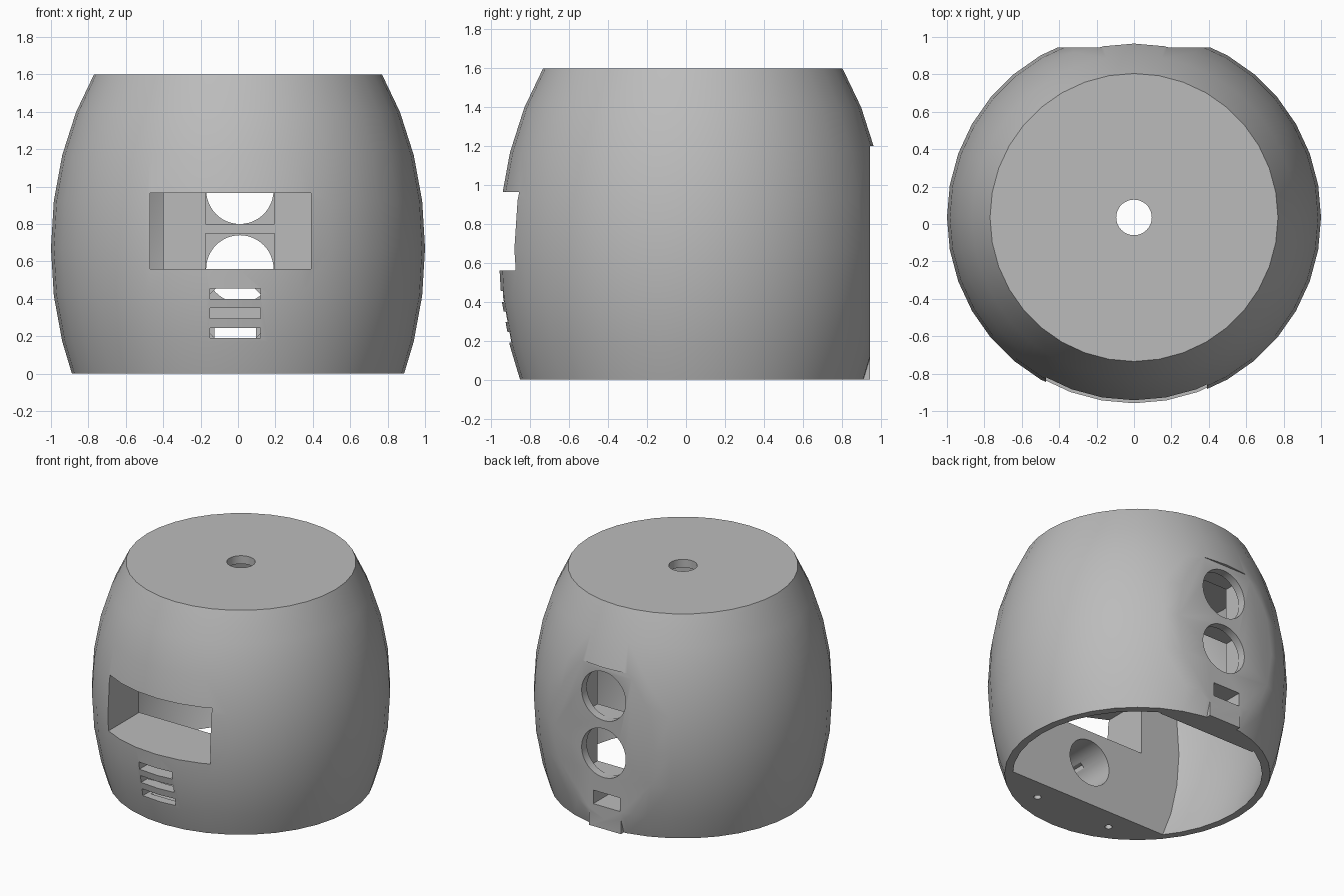
import bpy, bmesh, math
from mathutils import Matrix, Vector

cube = bpy.data.objects.get("Cube")
if cube:
    bpy.data.objects.remove(cube, do_unlink=True)

CY = 0.035        # barrel axis in y
MID = 0.67        # height of the widest ring
WALL = 0.05
FRONT, BACK = -0.48, 0.75   # inner faces of the front and back blocks
FLAT = 0.945      # outer flat on the back


def add_object(name, bm):
    bmesh.ops.recalc_face_normals(bm, faces=bm.faces)
    mesh = bpy.data.meshes.new(name)
    bm.to_mesh(mesh)
    bm.free()
    ob = bpy.data.objects.new(name, mesh)
    bpy.context.collection.objects.link(ob)
    return ob


def barrel(name, radius, height, bottom, top, seg=36):
    """Closed solid of revolution: an ellipsoid cut by two planes."""
    steps = [math.radians(a) for a in range(-80, 90, 10)]
    zs = [MID + height * math.sin(a) for a in steps]
    zs = [bottom] + [z for z in zs if bottom + 0.02 < z < top - 0.02] + [top]
    bm = bmesh.new()
    rings = []
    for z in zs:
        r = radius * math.sqrt(1 - ((z - MID) / height) ** 2)
        rings.append([bm.verts.new((r * math.cos(math.tau * i / seg),
                                    CY + r * math.sin(math.tau * i / seg), z))
                      for i in range(seg)])
    for a, b in zip(rings, rings[1:]):
        for i in range(seg):
            j = (i + 1) % seg
            bm.faces.new((a[i], a[j], b[j], b[i]))
    bm.faces.new(rings[0])
    bm.faces.new(rings[-1])
    return add_object(name, bm)


def box(name, x, y, z):
    bm = bmesh.new()
    bmesh.ops.create_cube(bm, size=1)
    for v in bm.verts:
        v.co = Vector([(lo + hi) / 2 + c * (hi - lo)
                       for c, (lo, hi) in zip(v.co, (x, y, z))])
    return add_object(name, bm)


def rod(name, center, radius, length, axis="Z", seg=48):
    bm = bmesh.new()
    turn = Matrix.Rotation(math.pi / 2, 4, "X") if axis == "Y" else Matrix()
    bmesh.ops.create_cone(bm, cap_ends=True, segments=seg, radius1=radius,
                          radius2=radius, depth=length,
                          matrix=Matrix.Translation(center) @ turn)
    return add_object(name, bm)


def combine(target, tools, operation):
    """Apply boolean operations and remove the tools."""
    for tool in tools:
        tool.hide_render = True
        mod = target.modifiers.new("cut", "BOOLEAN")
        mod.operation, mod.object, mod.solver = operation, tool, "EXACT"
    bpy.context.view_layer.update()
    graph = bpy.context.evaluated_depsgraph_get()
    mesh = bpy.data.meshes.new_from_object(target.evaluated_get(graph))
    target.modifiers.clear()
    target.data = mesh
    for tool in tools:
        bpy.data.objects.remove(tool, do_unlink=True)


# Outer barrel with a flat back and a small foot under the flat
body = barrel("barrel_housing", 1.0, 1.457, 0, 1.6)
combine(body, [box("flat", (-0.6, 0.6), (FLAT, 1.3), (-0.1, 1.2))], "DIFFERENCE")
combine(body, [box("foot", (-0.13, 0.13), (0.7, FLAT), (0, 0.16))], "UNION")

# Hollow inside, leaving a thick front block and a back block
hollow = barrel("hollow", 1 - WALL, 1.407, -0.1, 1.54)
combine(hollow, [box("front_block", (-1, 1), (-1.2, FRONT), (-0.3, 1.8)),
                 box("back_block", (-0.4, 0.4), (BACK, 1.2), (-0.3, 1.25))],
        "DIFFERENCE")
combine(body, [hollow], "DIFFERENCE")

# Front window, speaker cavity and three grille slots
cutters = [box("window", (-0.47, 0.39), (-1.2, FRONT + 0.05), (0.56, 0.965)),
           rod("speaker_cavity", (-0.015, -0.64, 0.32), 0.17, 0.4, "Y")]
for z in (0.19, 0.295, 0.4):
    cutters.append(box("slot", (-0.15, 0.12), (-1.2, -0.7), (z, z + 0.055)))

# Round back ports with square recesses behind them, and a cable slot
for z in (0.56, 0.98):
    cutters.append(rod("port", (0.01, 0.9, z), 0.18, 0.4, "Y"))
    cutters.append(box("recess", (-0.175, 0.195), (BACK - 0.05, FLAT - 0.06),
                       (z - 0.18, z + 0.19)))
cutters.append(box("cable_slot", (-0.125, 0.095), (0.6, 1.1), (0.165, 0.265)))

# Top hole and screw holes under the front block
cutters.append(rod("top_hole", (0, CY, 1.6), 0.095, 0.4))
for x in (-0.31, 0.31):
    cutters.append(rod("screw_hole", (x, -0.635, 0), 0.025, 0.3, seg=16))
combine(body, cutters, "DIFFERENCE")

# Single grey plastic
GREY = (0.5, 0.5, 0.5, 1)
mat = bpy.data.materials.new("grey_plastic")
mat.use_nodes = True
mat.diffuse_color = GREY
mat.node_tree.nodes["Principled BSDF"].inputs["Base Color"].default_value = GREY
body.data.materials.clear()
body.data.materials.append(mat)
for face in body.data.polygons:
    face.material_index = 0

bpy.ops.object.select_all(action="DESELECT")
body.select_set(True)
bpy.context.view_layer.objects.active = body
bpy.ops.object.shade_smooth_by_angle(angle=math.radians(30))
